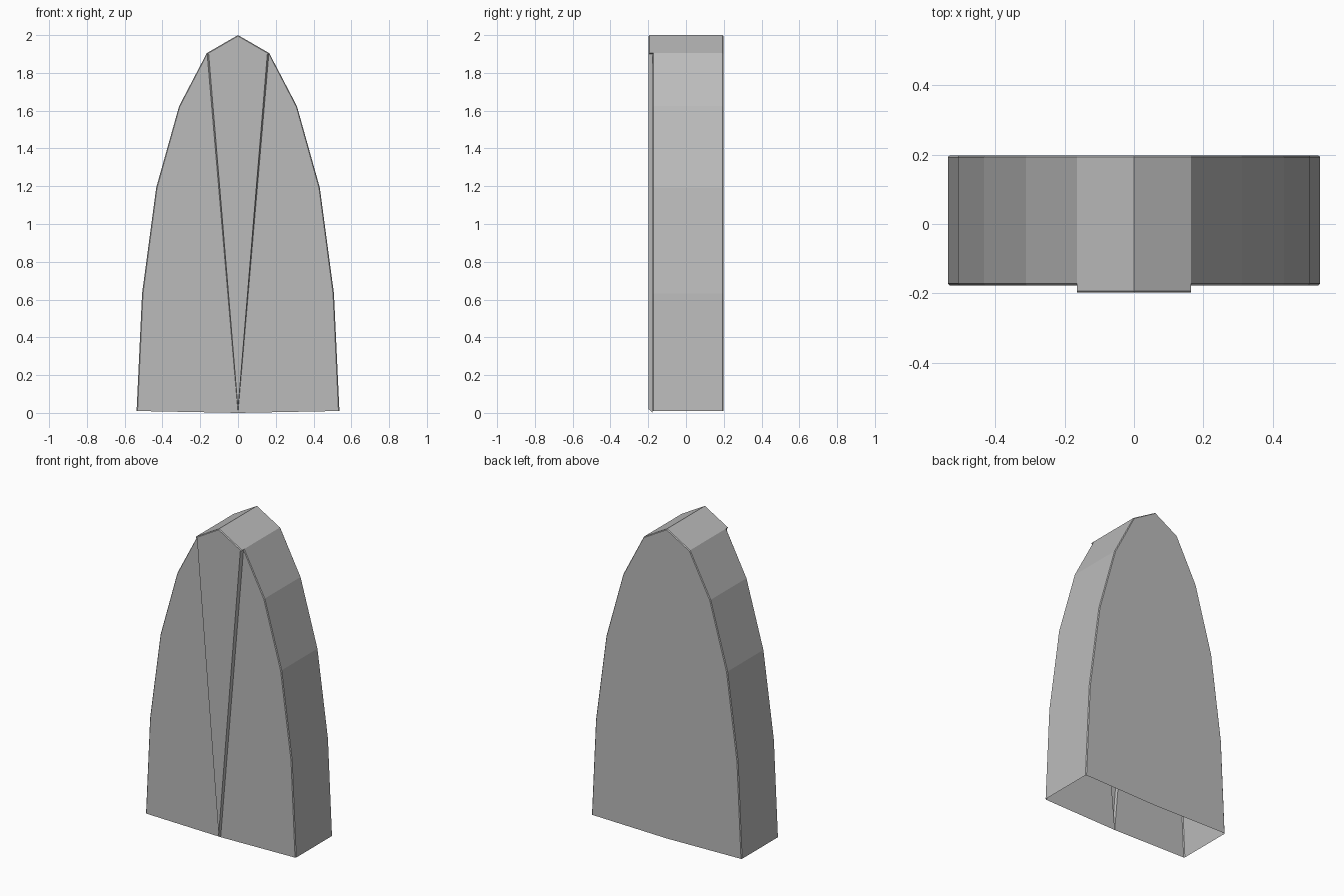
import bpy
import bmesh

cube = bpy.data.objects.get("Cube")
if cube:
    bpy.data.objects.remove(cube, do_unlink=True)

# One flat grey
grey = bpy.data.materials.new("grey")
grey.use_nodes = True
colour = (0.5, 0.5, 0.5, 1)
grey.diffuse_color = colour
grey.node_tree.nodes["Principled BSDF"].inputs["Base Color"].default_value = colour

# Half outline of the arch, from apex to bottom corner (x, z)
ARCH = [(0, 2), (0.165, 1.905), (0.312, 1.624), (0.433, 1.193),
        (0.508, 0.632), (0.537, 0.01)]
BACK, PANEL, WEDGE = 0.198, -0.177, -0.198   # y of the three flat layers
EDGE = 0.005                                 # width of the chamfered rims

bm = bmesh.new()


def face(points):
    bm.faces.new([bm.verts.new(p) for p in points])


def rim(i, y):
    x, z = ARCH[i]
    return (x, y, z)


def inset(i, y):
    x, z = ARCH[i]
    return (x * 0.99, y, z * 0.9975 if i < 5 else z)


def build_half(side):
    def add(points):
        face([(x * side, y, z) for x, y, z in points])

    # Flat back and its rim
    add([(0, BACK, 0)] + [inset(i, BACK) for i in range(6)])
    for i in range(5):
        add([rim(i, BACK - EDGE), rim(i + 1, BACK - EDGE),
             inset(i + 1, BACK), inset(i, BACK)])

    # Outer wall and front rim; the top segment reaches out to the wedge
    for i in range(5):
        front = WEDGE if i == 0 else PANEL
        wall = [rim(i, BACK - EDGE), rim(i, front + EDGE),
                rim(i + 1, front + EDGE)]
        if i == 0:
            wall.append(rim(1, PANEL + EDGE))
        add(wall + [rim(i + 1, BACK - EDGE)])
        add([rim(i, front + EDGE), rim(i + 1, front + EDGE),
             inset(i + 1, front), inset(i, front)])

    # Recessed front panel beside the wedge
    add([(0, PANEL, 0)] + [inset(i, PANEL) for i in range(1, 6)])

    # Raised wedge: half face, sloping side and the step at its top corner
    tip = (0, WEDGE, 0.02)
    shoulder = (0.155, WEDGE, 1.9)
    add([tip, shoulder, inset(1, WEDGE), inset(0, WEDGE)])
    add([(0, PANEL, 0), inset(1, PANEL), shoulder, tip])
    add([rim(1, PANEL + EDGE), inset(1, PANEL), shoulder,
         inset(1, WEDGE), rim(1, WEDGE + EDGE)])


for side in (1, -1):
    build_half(side)

bmesh.ops.remove_doubles(bm, verts=bm.verts, dist=0.0005)
bmesh.ops.recalc_face_normals(bm, faces=bm.faces)

# Open-bottomed arched shell
mesh = bpy.data.meshes.new("arched_shell")
bm.to_mesh(mesh)
bm.free()
mesh.materials.append(grey)
shell = bpy.data.objects.new("arched_shell", mesh)
bpy.context.collection.objects.link(shell)
